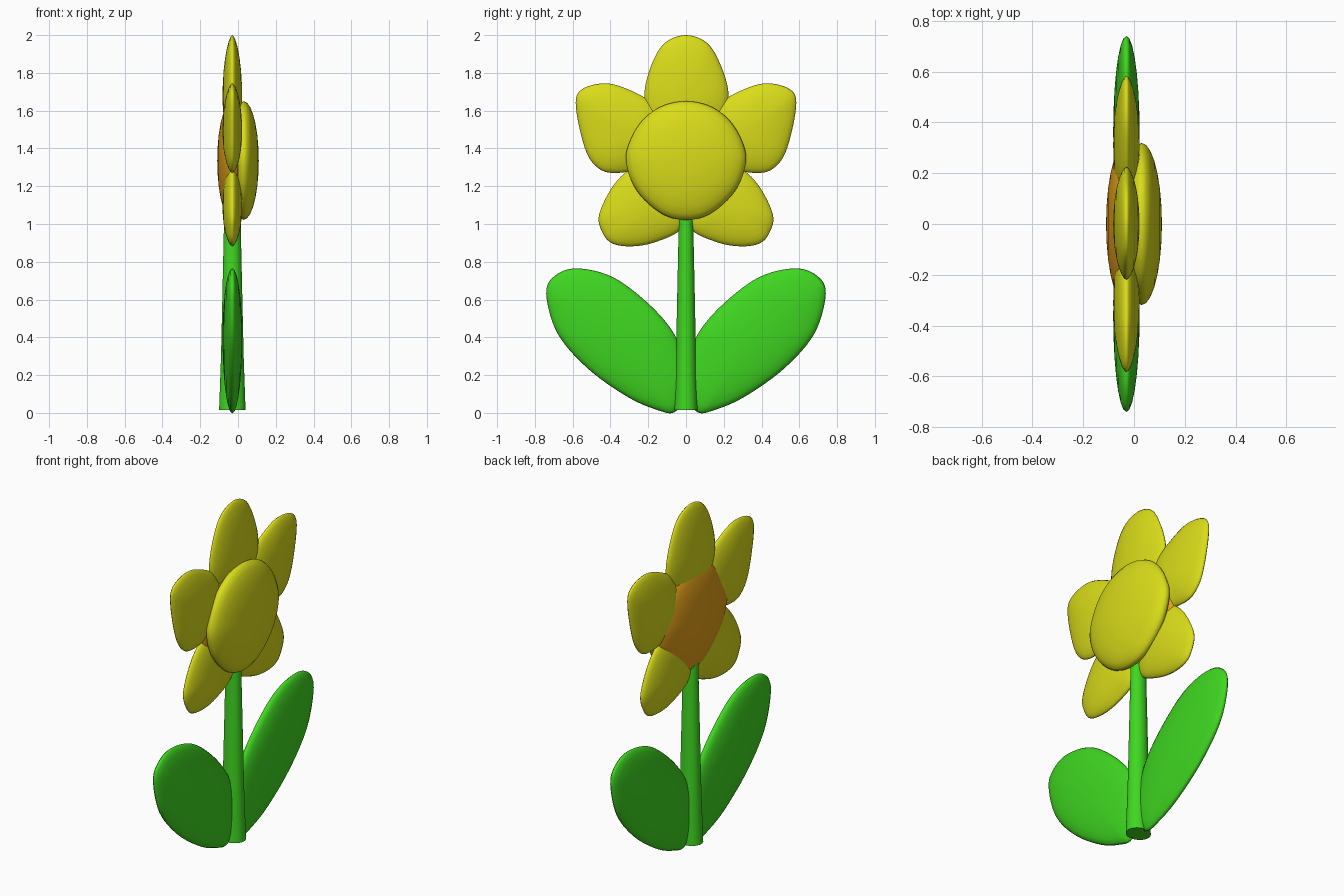
import bpy, bmesh, math
from mathutils import Vector

if "Cube" in bpy.data.objects:
    bpy.data.objects.remove(bpy.data.objects["Cube"])


def material(name, color):
    m = bpy.data.materials.new(name)
    m.diffuse_color = (*color, 1)
    m.use_nodes = True
    m.node_tree.nodes["Principled BSDF"].inputs["Base Color"].default_value = m.diffuse_color
    return m


YELLOW = material("yellow", (0.70, 0.72, 0.01))
ORANGE = material("orange", (0.78, 0.35, 0.01))
GREEN = material("green", (0.05, 0.68, 0.015))


def finish(bm, name, mat):
    bmesh.ops.recalc_face_normals(bm, faces=bm.faces)
    for f in bm.faces:
        f.smooth = len(f.verts) <= 4
    me = bpy.data.meshes.new(name)
    bm.to_mesh(me)
    bm.free()
    me.materials.append(mat)
    ob = bpy.data.objects.new(name, me)
    bpy.context.collection.objects.link(ob)
    return ob


def smooth_loop(pts, steps=6):
    """Closed Catmull-Rom curve through (y, z) points."""
    p = [Vector(q) for q in pts]
    n, out = len(p), []
    for i in range(n):
        a, b, c, d = p[i - 1], p[i], p[(i + 1) % n], p[(i + 2) % n]
        for k in range(steps):
            t = k / steps
            out.append(0.5 * (2 * b + (c - a) * t + (2 * a - 5 * b + 4 * c - d) * t * t
                              + (3 * b - a - 3 * c + d) * t ** 3))
    return out


def pillow(name, outline, centre, x, half, mat, power=1.0, mirror=1, rings=14):
    """Lens-like solid whose silhouette in the YZ plane is the outline."""
    bm = bmesh.new()
    loop, c = smooth_loop(outline), Vector(centre)

    def vert(q, dx):
        return bm.verts.new((x + dx, mirror * q.x, q.y))

    rows = []
    for i in range(1, rings):
        a = math.pi * (i / rings - 0.5)
        dx = math.copysign(half * abs(math.sin(a)) ** power, a) if abs(a) > 1e-6 else 0
        rows.append([vert(c + (q - c) * math.cos(a), dx) for q in loop])
    n = len(loop)
    for r0, r1 in zip(rows, rows[1:]):
        for j in range(n):
            bm.faces.new((r0[j], r0[(j + 1) % n], r1[(j + 1) % n], r1[j]))
    for row, dx in ((rows[0], -half), (rows[-1], half)):
        pole = vert(c, dx)
        for j in range(n):
            bm.faces.new((row[j], row[(j + 1) % n], pole))
    return finish(bm, name, mat)


AXIS = -0.03

# Petals: one on top, two mirrored pairs
top = [(0, 2.0), (0.11, 1.96), (0.18, 1.85), (0.225, 1.69), (0.19, 1.55), (0.09, 1.44),
       (-0.09, 1.44), (-0.19, 1.55), (-0.22, 1.69), (-0.18, 1.85), (-0.11, 1.96)]
side = [(0.583, 1.62), (0.555, 1.71), (0.43, 1.745), (0.3, 1.71), (0.17, 1.63), (0.08, 1.48),
        (0.08, 1.36), (0.2, 1.30), (0.375, 1.27), (0.47, 1.30), (0.535, 1.40)]
low = [(0.46, 1.05), (0.44, 0.95), (0.385, 0.895), (0.28, 0.882), (0.16, 0.905), (0.03, 0.97),
       (0.0, 1.09), (0.04, 1.24), (0.14, 1.32), (0.27, 1.305), (0.38, 1.21)]
pillow("petal_top", top, (0, 1.67), AXIS, 0.052, YELLOW, 1.2)
for tag, m in (("right", 1), ("left", -1)):
    pillow("petal_side_" + tag, side, (0.31, 1.49), AXIS, 0.052, YELLOW, 1.2, m)
    pillow("petal_low_" + tag, low, (0.21, 1.09), AXIS, 0.052, YELLOW, 1.2, m)

# Flower centre: yellow bulge on one side, orange on the other
disc = [(0, 1.65), (0.12, 1.627), (0.22, 1.56), (0.29, 1.455), (0.318, 1.33), (0.26, 1.175),
        (0.13, 1.055), (0, 1.022), (-0.13, 1.055), (-0.26, 1.175), (-0.318, 1.33),
        (-0.29, 1.455), (-0.22, 1.56), (-0.12, 1.627)]
pillow("centre_yellow", disc, (0, 1.335), 0.03, 0.08, YELLOW)
pillow("centre_orange", disc, (0, 1.335), AXIS, 0.08, ORANGE)

# Leaves
leaf = [(0.74, 0.63), (0.695, 0.725), (0.577, 0.765), (0.39, 0.72), (0.206, 0.585), (0.07, 0.43),
        (0.01, 0.27), (0.0, 0.1), (0.06, 0.004), (0.15, 0.015), (0.31, 0.085), (0.52, 0.235),
        (0.68, 0.42)]
for tag, m in (("right", 1), ("left", -1)):
    pillow("leaf_" + tag, leaf, (0.36, 0.4), AXIS, 0.052, GREEN, 1.0, m)

# Tapered stem
bm = bmesh.new()
rows = []
for z, rx, ry in ((0.015, 0.07, 0.062), (0.3, 0.06, 0.053), (0.65, 0.052, 0.046), (1.2, 0.04, 0.034)):
    rows.append([bm.verts.new((AXIS + rx * math.cos(k * math.tau / 32), ry * math.sin(k * math.tau / 32), z))
                 for k in range(32)])
for r0, r1 in zip(rows, rows[1:]):
    for j in range(32):
        bm.faces.new((r0[j], r0[(j + 1) % 32], r1[(j + 1) % 32], r1[j]))
bm.faces.new(rows[0])
bm.faces.new(rows[-1])
finish(bm, "stem", GREEN)
